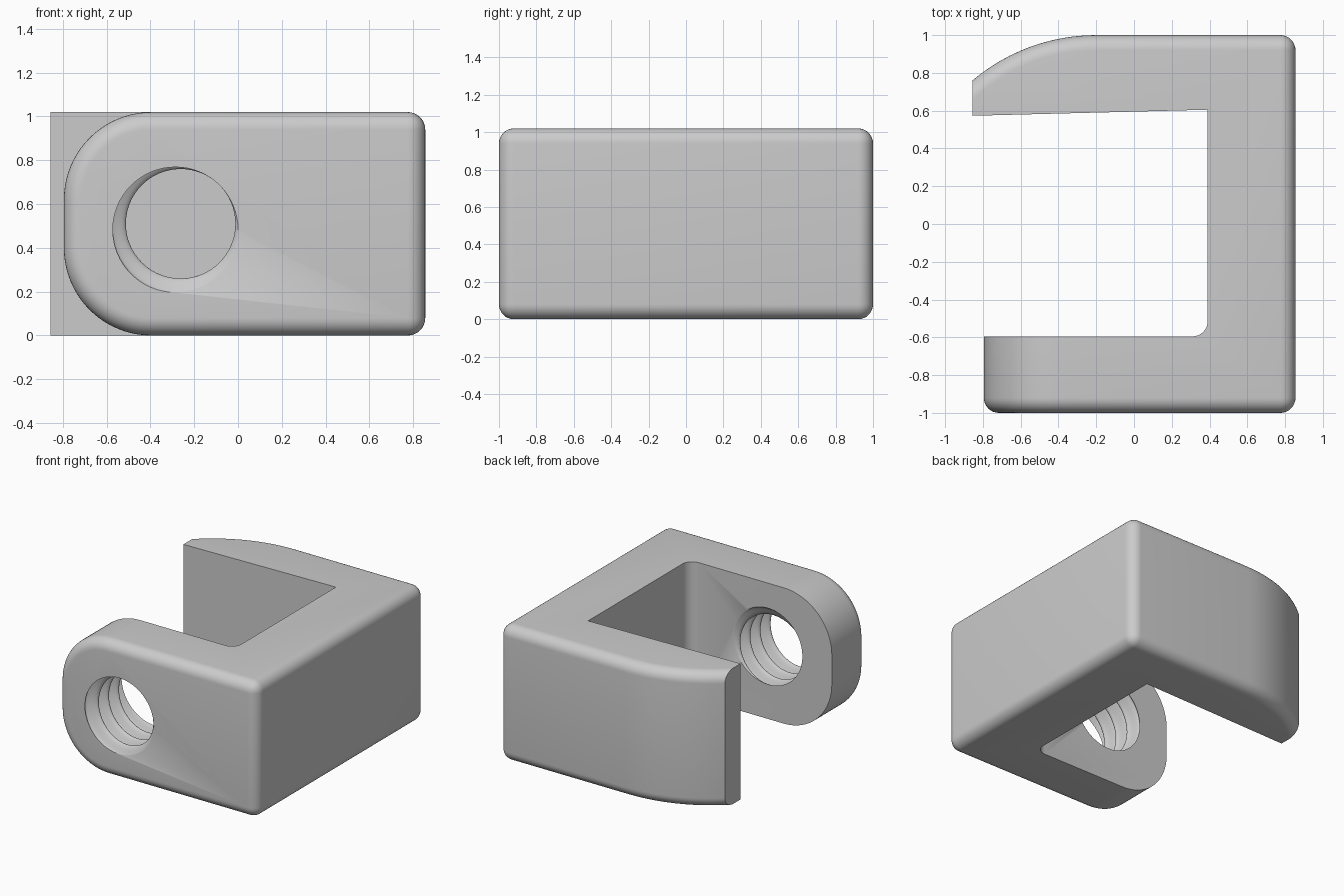
import bpy, bmesh
from math import sin, cos, pi, tau, radians, asin
from mathutils import Vector

if "Cube" in bpy.data.objects:
    bpy.data.objects.remove(bpy.data.objects["Cube"], do_unlink=True)

HEIGHT = 1.02
RIGHT = 0.855
ROUND = 0.08

grey = bpy.data.materials.new("light grey")
grey.use_nodes = True
grey.diffuse_color = (0.6, 0.6, 0.6, 1)
grey.node_tree.nodes["Principled BSDF"].inputs["Base Color"].default_value = (0.6, 0.6, 0.6, 1)


def make_object(name, bm):
    bmesh.ops.recalc_face_normals(bm, faces=bm.faces)
    mesh = bpy.data.meshes.new(name)
    bm.to_mesh(mesh)
    bm.free()
    mesh.materials.append(grey)
    obj = bpy.data.objects.new(name, mesh)
    bpy.context.collection.objects.link(obj)
    return obj


def bevel(bm, edges, size, segments):
    bmesh.ops.bevel(bm, geom=edges, offset=size, offset_type='OFFSET', segments=segments,
                    profile=0.5, affect='EDGES', clamp_overlap=False)
    bm.normal_update()


# Clamp outline seen from above: straight runs plus the curved back jaw
outline = [(-0.795, -1), (RIGHT, -1), (RIGHT, 1)]
radius = 1.014
sweep = asin(0.655 / radius)
for i in range(13):
    a = sweep * i / 12
    outline.append((-0.2 - radius * sin(a), 1 - radius * (1 - cos(a))))
outline += [(-RIGHT, 0.573), (0.39, 0.605), (0.39, -0.595), (-0.795, -0.595)]

bm = bmesh.new()
base = bm.faces.new([bm.verts.new((x, y, 0)) for x, y in outline])
top = bmesh.ops.extrude_face_region(bm, geom=[base])["geom"]
bmesh.ops.translate(bm, vec=(0, 0, HEIGHT), verts=[v for v in top if isinstance(v, bmesh.types.BMVert)])
bmesh.ops.recalc_face_normals(bm, faces=bm.faces)
bm.normal_update()

# Inner corner fillet
bevel(bm, [e for e in bm.edges
           if all(abs(v.co.x - 0.39) < 0.01 and v.co.y < 0 for v in e.verts)], 0.08, 8)

# Large rounded end of the front jaw
bevel(bm, [e for e in bm.edges
           if all(abs(v.co.x + 0.795) < 0.01 and v.co.y < -0.5 for v in e.verts)
           and abs(e.verts[0].co.z - e.verts[1].co.z) < 0.01], 0.4, 20)


def is_outer(face):
    c, n = face.calc_center_median(), face.normal
    return n.x > 0.9 and c.x > 0.8 or n.y < -0.9 and c.y < -0.9 or n.y > 0.1 and c.y > 0.7


# Soft rounding on every outside edge, leaving the jaw tip sharp
bevel(bm, [e for e in bm.edges
           if any(is_outer(f) for f in e.link_faces) and e.calc_face_angle(0) > 0.7
           and not all(v.co.x < -0.85 for v in e.verts)], ROUND, 8)
body = make_object("clamp_body", bm)

# Threaded hole: an off-centre circle twisted along the screw axis
SIDES, STEPS, TURN = 64, 32, 0.12
bm = bmesh.new()
previous = None
for k in range(-6, int(0.45 / TURN * STEPS)):
    y = -1 + TURN * k / STEPS
    phase = radians(229) - tau * k / STEPS
    cx, cz = -0.262 + 0.036 * cos(phase), 0.51 + 0.036 * sin(phase)
    ring = [bm.verts.new((cx + 0.286 * cos(tau * i / SIDES), y, cz + 0.286 * sin(tau * i / SIDES)))
            for i in range(SIDES)]
    if previous:
        for i in range(SIDES):
            j = (i + 1) % SIDES
            bm.faces.new((previous[i], previous[j], ring[j], ring[i]))
    else:
        bm.faces.new(ring)
    previous = ring
bm.faces.new(previous)
cutter = make_object("thread_cutter", bm)
cutter.hide_render = True

cut = body.modifiers.new("threaded hole", 'BOOLEAN')
cut.operation = 'DIFFERENCE'
cut.solver = 'EXACT'
cut.object = cutter

bpy.ops.object.select_all(action='DESELECT')
body.select_set(True)
bpy.context.view_layer.objects.active = body
bpy.ops.object.modifier_apply(modifier=cut.name)
bpy.data.objects.remove(cutter, do_unlink=True)
bpy.ops.object.shade_smooth_by_angle(angle=radians(35))
